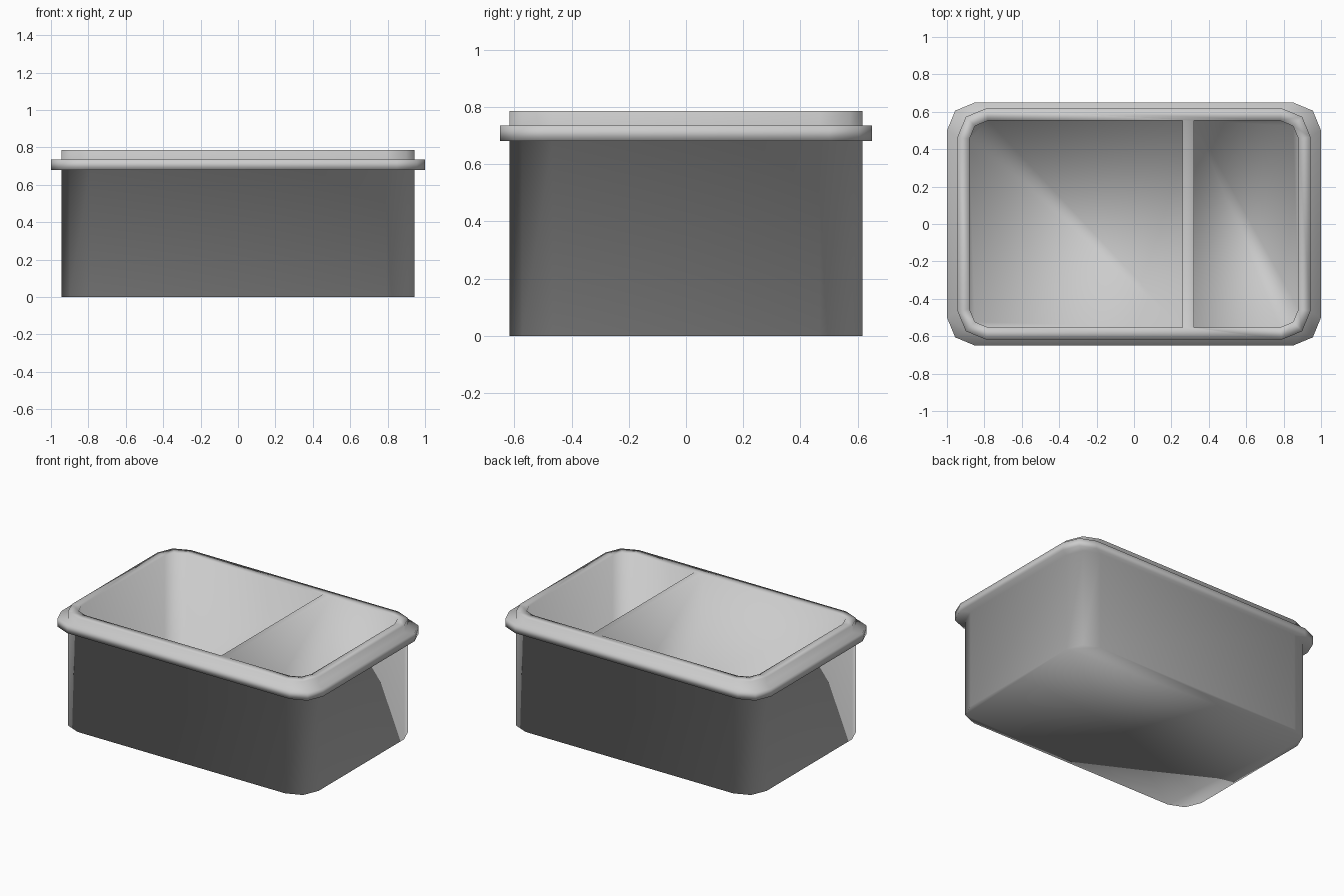
import bpy, bmesh, math

if "Cube" in bpy.data.objects:
    bpy.data.objects.remove(bpy.data.objects["Cube"])

SEG = 2  # facets per rounded corner


def corner(cx, cy, r, start):
    return [(cx + r * math.cos(start + i * math.pi / 2 / SEG),
             cy + r * math.sin(start + i * math.pi / 2 / SEG)) for i in range(SEG + 1)]


def rounded(hx, hy, r):
    # counter-clockwise: back right, back left, front left, front right
    pts = []
    for k, (sx, sy) in enumerate([(1, 1), (-1, 1), (-1, -1), (1, -1)]):
        pts += corner(sx * (hx - r), sy * (hy - r), r, k * math.pi / 2)
    return pts


bm = bmesh.new()


def ring(pts, z):
    return [bm.verts.new((x, y, z)) for x, y in pts]


def bridge(a, b):
    n = len(a)
    for i in range(n):
        j = (i + 1) % n
        bm.faces.new((a[i], a[j], b[j], b[i]))


# Outer shell, flange and raised lip as stacked rings
profile = [(0.943, 0.617, 0.15, 0.0), (0.943, 0.617, 0.15, 0.68),
           (1.0, 0.65, 0.15, 0.68), (1.0, 0.65, 0.15, 0.735),
           (0.943, 0.617, 0.15, 0.735), (0.943, 0.617, 0.15, 0.785)]
rings = [ring(rounded(hx, hy, r), z) for hx, hy, r, z in profile]
bm.faces.new(rings[0][::-1])
for a, b in zip(rings, rings[1:]):
    bridge(a, b)

# Rim top, with the divider flush between two compartments
TOP, FLOOR, HY = 0.785, 0.06, 0.553
inner = ring(rounded(0.88, HY, 0.10), TOP)
x0, x1 = 0.26, 0.32
b1, b0, f0, f1 = ring([(x1, HY), (x0, HY), (x0, -HY), (x1, -HY)], TOP)
lip = rings[-1]
n, c = len(inner), SEG + 1
splits = {c - 1: (b1, b0), 3 * c - 1: (f0, f1)}
for i in range(n):
    j = (i + 1) % n
    extra = splits.get(i, ())
    bm.faces.new([lip[i], lip[j], inner[j], *extra[::-1], inner[i]])
bm.faces.new((b1, b0, f0, f1))

# Compartments: walls down to the floor
left = [b0] + inner[c:3 * c] + [f0]
right = [f1] + inner[3 * c:] + inner[:c] + [b1]
for loop in (left, right):
    low = ring([v.co.xy for v in loop], FLOOR)
    bridge(loop, low)
    bm.faces.new(low)

bmesh.ops.recalc_face_normals(bm, faces=bm.faces)
for f in bm.faces:
    f.smooth = True
mesh = bpy.data.meshes.new("divided_container")
bm.to_mesh(mesh)
bm.free()
obj = bpy.data.objects.new("divided_container", mesh)
bpy.context.collection.objects.link(obj)
